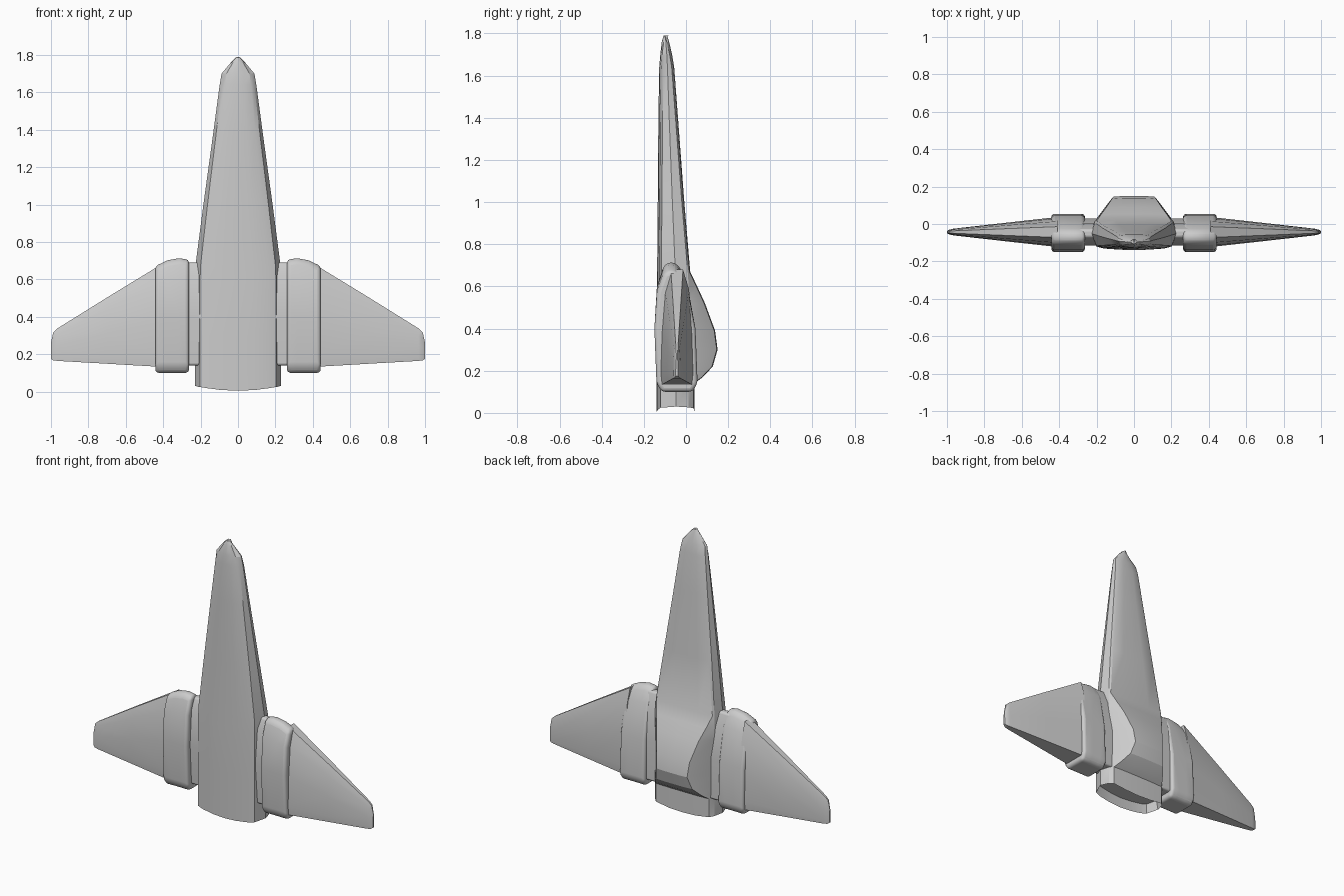
import bpy, bmesh, math

if "Cube" in bpy.data.objects:
    bpy.data.objects.remove(bpy.data.objects["Cube"], do_unlink=True)

grey = bpy.data.materials.new("light grey")
grey.use_nodes = True
colour = (0.6, 0.6, 0.6, 1)
grey.diffuse_color = colour
grey.node_tree.nodes["Principled BSDF"].inputs["Base Color"].default_value = colour


def loft(name, rings, bevel=0.0, angle=30, recess=0.0):
    """Skin a list of equal-length point rings and cap both ends."""
    bm = bmesh.new()
    loops = [[bm.verts.new(p) for p in ring] for ring in rings]
    n = len(loops[0])
    for a, b in zip(loops, loops[1:]):
        for i in range(n):
            bm.faces.new((a[i], a[(i + 1) % n], b[(i + 1) % n], b[i]))
    base = bm.faces.new(loops[0][::-1])
    bm.faces.new(loops[-1])
    bmesh.ops.recalc_face_normals(bm, faces=bm.faces[:])
    if recess:
        bmesh.ops.inset_region(bm, faces=[base], thickness=0.012)
        bmesh.ops.translate(bm, verts=base.verts[:], vec=(0, 0, recess))
    mesh = bpy.data.meshes.new(name)
    bm.to_mesh(mesh)
    bm.free()
    mesh.materials.append(grey)
    obj = bpy.data.objects.new(name, mesh)
    bpy.context.collection.objects.link(obj)
    if bevel:
        mod = obj.modifiers.new("rounding", 'BEVEL')
        mod.width, mod.segments = bevel, 4
        mod.limit_method, mod.angle_limit = 'ANGLE', math.radians(25)
    bpy.ops.object.select_all(action='DESELECT')
    bpy.context.view_layer.objects.active = obj
    obj.select_set(True)
    bpy.ops.object.shade_smooth_by_angle(angle=math.radians(angle))
    return obj


def body_ring(z, w, front, back, back_w, bow=0.0):
    """Six-sided section with gently bowed front and back, half width w."""
    side = front + (min(back, 0.03) - front) * 0.55
    shoulder = min(back, 0.025)
    half = [(0.35 * w, front + 0.003), (0.7 * w, front + 0.009), (0.88 * w, front + 0.02),
            (w, side), (max(0.92 * w, back_w), shoulder - 0.012),
            (back_w, back - 0.004), (0.5 * back_w, back)]
    pts = [(0, front)] + half + [(0, back)] + [(-x, y) for x, y in reversed(half)]
    return [(x, y, z + bow * (x / w) ** 2) for x, y in pts]


# Fuselage with rear hump and hollow base: height, half width, front, back, back half width
stations = [
    (0.14, 0.23, -0.14, 0.04, 0.19), (0.17, 0.23, -0.14, 0.08, 0.165),
    (0.22, 0.23, -0.14, 0.127, 0.13), (0.3, 0.23, -0.14, 0.15, 0.11),
    (0.39, 0.23, -0.14, 0.138, 0.118), (0.52, 0.23, -0.139, 0.09, 0.15),
    (0.6, 0.23, -0.138, 0.053, 0.178), (0.67, 0.228, -0.137, 0.02, 0.2),
    (1.0, 0.185, -0.134, -0.008, 0.155), (1.4, 0.13, -0.131, -0.038, 0.1),
    (1.64, 0.098, -0.127, -0.056, 0.07), (1.7, 0.088, -0.122, -0.066, 0.058),
    (1.76, 0.038, -0.115, -0.08, 0.025), (1.785, 0.014, -0.108, -0.088, 0.01),
    (1.79, 0.004, -0.101, -0.096, 0.002)]
rings = [body_ring(0.005, 0.23, -0.14, 0.04, 0.19, 0.025)]
rings += [body_ring(*s) for s in stations]
loft("fuselage", rings, angle=22, recess=0.06)

# Engine pod side profile, (y, z)
pod_profile = [(-0.115, 0.1), (-0.14, 0.14), (-0.15, 0.4), (-0.138, 0.6), (-0.105, 0.7),
               (-0.07, 0.718), (-0.035, 0.7), (0.005, 0.62), (0.045, 0.4),
               (0.055, 0.14), (0.03, 0.1)]
# Wing section, (share of thickness, share of chord from trailing edge)
wing_profile = [(-0.46, 0), (-0.5, 0.1), (-0.46, 0.45), (-0.36, 0.8), (-0.18, 0.97),
                (0.18, 0.97), (0.36, 0.8), (0.46, 0.45), (0.5, 0.1), (0.46, 0)]


def wing_ring(s, x, low, high, y, thick):
    return [(s * x, y + t * thick, low + c * (high - low) / 0.97) for t, c in wing_profile]


for s, side in ((1, "left"), (-1, "right")):
    # Pod whose nose drops slightly toward the outside
    rings = []
    for x, drop in ((0.262, 0.008), (0.315, 0.0), (0.375, 0.01), (0.442, 0.04)):
        rings.append([(s * x, y, z - drop * max(0, (z - 0.4) / 0.3)) for y, z in pod_profile])
    loft(side + "_engine_pod", rings, bevel=0.026, angle=40)

    # Short strut joining pod and fuselage
    strut = [(-0.1, 0.14), (-0.115, 0.4), (-0.1, 0.62), (-0.07, 0.69),
             (-0.03, 0.69), (0.005, 0.6), (0.03, 0.4), (0.03, 0.14)]
    loft(side + "_pod_strut", [[(s * x, y, z) for y, z in strut] for x in (0.16, 0.3)],
         bevel=0.012, angle=40)

    # Tapered wing with a rounded tip
    wing = [wing_ring(s, 0.41, 0.132, 0.68, -0.043, 0.16),
            wing_ring(s, 0.7, 0.149, 0.503, -0.043, 0.096),
            wing_ring(s, 0.965, 0.164, 0.338, -0.043, 0.036),
            wing_ring(s, 0.988, 0.167, 0.317, -0.043, 0.026),
            wing_ring(s, 1.0, 0.175, 0.26, -0.043, 0.012)]
    loft(side + "_wing", wing, angle=40)
